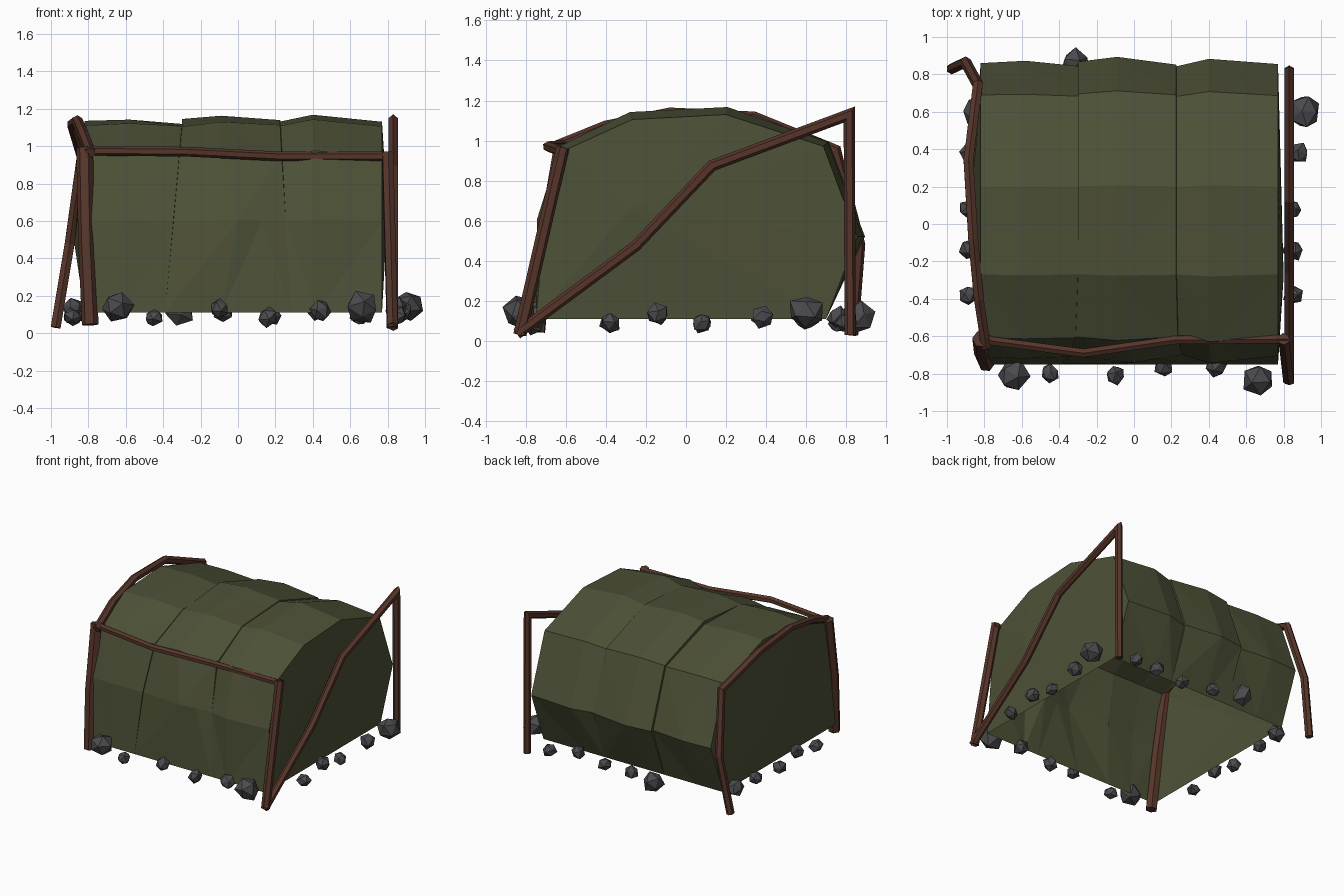
import bpy, bmesh, random
from math import cos, sin, pi
from mathutils import Vector, Matrix

if "Cube" in bpy.data.objects:
    bpy.data.objects.remove(bpy.data.objects["Cube"])

random.seed(4)


def material(name, rgb):
    m = bpy.data.materials.new(name)
    m.diffuse_color = (*rgb, 1)
    m.use_nodes = True
    m.node_tree.nodes["Principled BSDF"].inputs["Base Color"].default_value = m.diffuse_color
    return m


CANVAS = material("canvas_green", (0.075, 0.082, 0.038))
WOOD = material("wood_brown", (0.095, 0.036, 0.023))
STONE = material("stone_grey", (0.07, 0.07, 0.075))


def finish(bm, name, mat):
    bmesh.ops.recalc_face_normals(bm, faces=bm.faces)
    mesh = bpy.data.meshes.new(name)
    bm.to_mesh(mesh)
    bm.free()
    mesh.materials.append(mat)
    ob = bpy.data.objects.new(name, mesh)
    bpy.context.collection.objects.link(ob)
    return ob


# Canvas cover: arched side profile (y, z) swept through sagging columns
PROFILE = [(-0.75, 0.11), (-0.71, 0.60), (-0.61, 0.955), (-0.27, 1.11), (0.20, 1.135),
           (0.69, 0.975), (0.86, 0.52), (0.70, 0.11)]
# columns: x at top, x shift at the hem, outward billow
COLUMNS = [(-0.82, 0, 0), (-0.58, -0.02, 0.015), (-0.30, -0.09, -0.01), (-0.299, -0.09, 0.0),
           (-0.09, 0, 0.025), (0.225, 0.055, 0.0), (0.228, 0.055, -0.012), (0.40, 0.02, 0.025),
           (0.77, 0, -0.005)]


def canvas_cover():
    bm = bmesh.new()
    grid = []
    for i, (x, shift, out) in enumerate(COLUMNS):
        col = []
        for j, (y, z) in enumerate(PROFILE):
            hem = j in (0, len(PROFILE) - 1)
            n = Vector((y, (z - 0.5) * 1.4)).normalized()
            wob = 0 if hem or i in (0, 8) else random.uniform(-0.012, 0.012)
            dx = shift * (1 - (z - 0.11)) if j < 3 else 0
            d = 0 if hem else out + wob
            col.append(bm.verts.new((x + dx, y + n.x * d, z + n.y * d)))
        grid.append(col)
    grid[4][1].co.x, grid[5][1].co.x = 0.0, 0.13
    for a, b in zip(grid, grid[1:]):
        for j in range(len(PROFILE) - 1):
            quad = (a[j], b[j], b[j + 1], a[j + 1])
            k = random.randint(0, 1)
            bm.faces.new((quad[k], quad[k + 1], quad[k + 2]))
            bm.faces.new((quad[k + 2], quad[(k + 3) % 4], quad[k]))
    # end walls fan out from a slightly bulged middle point
    for col, mid in ((grid[0], (-0.875, 0.10, 0.48)), (grid[-1], (0.80, -0.28, 0.66))):
        c = bm.verts.new(mid)
        for j in range(len(col)):
            bm.faces.new((col[j], col[(j + 1) % len(col)], c))
    return finish(bm, "canvas_cover", CANVAS)


canvas_cover()


# Wooden poles: faceted tubes with mitred bends
def pole(name, pts, r=0.03, sides=6):
    pts = [Vector(p) for p in pts]
    dirs = [(b - a).normalized() for a, b in zip(pts, pts[1:])]
    q = dirs[0].to_track_quat('Z', 'Y')
    ring = [pts[0] + q @ Vector((r * cos(2 * pi * (k + .5) / sides),
                                 r * sin(2 * pi * (k + .5) / sides), 0)) for k in range(sides)]
    bm = bmesh.new()
    rings = [[bm.verts.new(p) for p in ring]]
    for i in range(1, len(pts)):
        d = dirs[i - 1]
        n = (d + dirs[i]).normalized() if i < len(dirs) else d
        ring = [p + d * ((pts[i] - p).dot(n) / d.dot(n)) for p in ring]
        rings.append([bm.verts.new(p) for p in ring])
    for a, b in zip(rings, rings[1:]):
        for k in range(sides):
            m = (k + 1) % sides
            bm.faces.new((a[k], a[m], b[m], b[k]))
    bm.faces.new(rings[0])
    bm.faces.new(rings[-1])
    return finish(bm, name, WOOD)


pole("front_left_pole", [(-0.79, -0.745, 0.045), (-0.81, -0.70, 0.50), (-0.82, -0.615, 0.99)], 0.045)
pole("front_right_pole", [(0.825, -0.83, 0.03), (0.80, -0.615, 0.965)], 0.033)
pole("front_crossbar", [(-0.82, -0.60, 0.985), (-0.76, -0.625, 0.975), (-0.27, -0.69, 0.97),
                        (0.22, -0.62, 0.945), (0.82, -0.615, 0.945)], 0.026)
pole("left_arch_pole", [(-0.79, -0.66, 0.965), (-0.83, -0.40, 1.07), (-0.86, -0.08, 1.135),
                        (-0.885, 0.34, 1.115), (-0.835, 0.745, 0.95), (-0.90, 0.865, 0.48),
                        (-0.975, 0.83, 0.03)], 0.03)
pole("right_brace_pole", [(0.83, -0.845, 0.035), (0.83, -0.25, 0.475), (0.83, 0.13, 0.875),
                          (0.83, 0.815, 1.13), (0.83, 0.82, 0.03)], 0.028)


# Stones weighing down the hem: (x, y, z, radius)
def stone(name, x, y, z, r):
    bm = bmesh.new()
    bmesh.ops.create_icosphere(bm, subdivisions=1, radius=r * 1.05)
    for v in bm.verts:
        v.co *= random.uniform(0.82, 1.1)
    spin = Matrix.Rotation(random.uniform(0, 6), 4, 'Z') @ Matrix.Rotation(random.uniform(0, 6), 4, 'X')
    bm.transform(Matrix.Translation((x, y, z)) @ Matrix.Diagonal((1, 1, 0.95, 1)) @ spin)
    finish(bm, name, STONE)


FRONT = [(-0.65, -0.81, 0.14, 0.09), (-0.45, -0.80, 0.085, 0.053), (-0.10, -0.81, 0.13, 0.057),
         (0.16, -0.76, 0.085, 0.055), (0.44, -0.76, 0.12, 0.058), (0.67, -0.83, 0.14, 0.088)]
BACK = [(-0.31, 0.86, 0.12, 0.08), (-0.08, 0.80, 0.11, 0.055), (0.18, 0.76, 0.09, 0.055),
        (0.42, 0.76, 0.12, 0.055), (0.65, 0.80, 0.09, 0.055)]
SIDE = [(0.38, 0.12, 0.057), (0.08, 0.09, 0.052), (-0.14, 0.135, 0.057), (-0.38, 0.09, 0.052)]
for i, s in enumerate(FRONT):
    stone(f"front_stone_{i}", *s)
for i, s in enumerate(BACK):
    stone(f"back_stone_{i}", *s)
for i, (y, z, r) in enumerate(SIDE):
    stone(f"right_stone_{i}", 0.85 + (0.03 if y > 0.3 else 0), y, z, r)
    stone(f"left_stone_{i}", -0.885, y, z, r)
stone("right_large_stone", 0.91, 0.60, 0.15, 0.085)
stone("left_large_stone", -0.85, 0.60, 0.12, 0.07)
